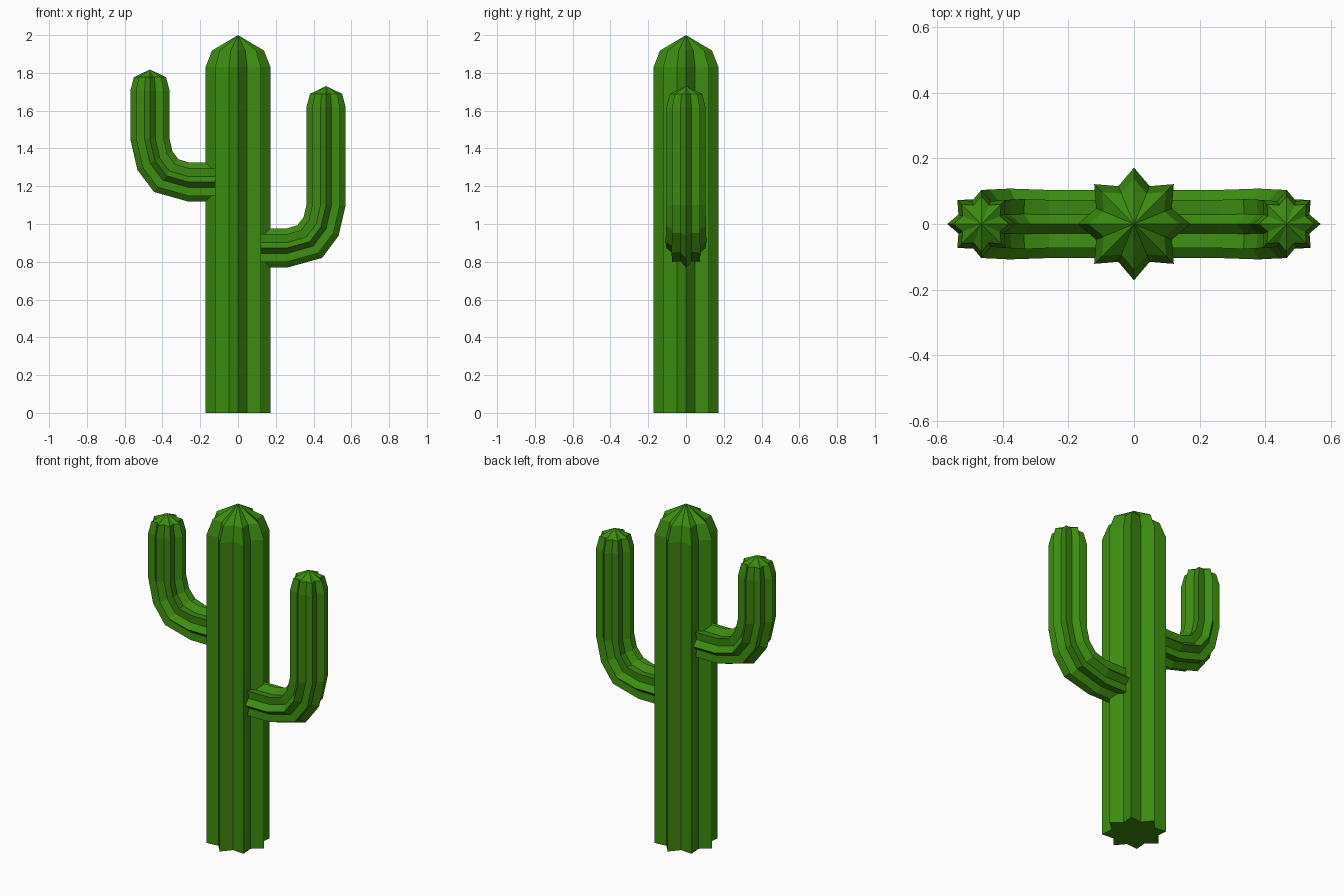
import bpy, bmesh, math
from mathutils import Vector

if "Cube" in bpy.data.objects:
    bpy.data.objects.remove(bpy.data.objects["Cube"])

green = bpy.data.materials.new("cactus green")
green.diffuse_color = (0.045, 0.26, 0.005, 1)
green.use_nodes = True
green.node_tree.nodes["Principled BSDF"].inputs["Base Color"].default_value = green.diffuse_color

RIBS = 8
INNER = 0.727  # valley radius relative to rib radius


def star_tube(name, stations, tip):
    """Loft a ribbed star section along stations (x, z, tilt degrees, radius), ending in a point.
    Tilt 0 runs along +x, 90 along +z."""
    bm = bmesh.new()
    rings = []
    for x, z, tilt, r in stations:
        t = math.radians(tilt)
        side = Vector((math.sin(t), 0, -math.cos(t)))  # across the path, in the xz plane
        ring = []
        for i in range(RIBS * 2):
            a = math.pi * i / RIBS
            rad = r if i % 2 == 0 else r * INNER
            p = Vector((x, 0, z)) + side * rad * math.cos(a) + Vector((0, rad * math.sin(a), 0))
            ring.append(bm.verts.new(p))
        rings.append(ring)
    n = RIBS * 2
    for lo, hi in zip(rings, rings[1:]):
        for i in range(n):
            j = (i + 1) % n
            bm.faces.new((lo[i], lo[j], hi[j], hi[i]))
    top = bm.verts.new((tip[0], 0, tip[1]))
    for i in range(n):
        bm.faces.new((rings[-1][i], rings[-1][(i + 1) % n], top))
    bm.faces.new(rings[0][::-1])
    bmesh.ops.recalc_face_normals(bm, faces=bm.faces[:])
    me = bpy.data.meshes.new(name)
    bm.to_mesh(me)
    bm.free()
    me.materials.append(green)
    ob = bpy.data.objects.new(name, me)
    bpy.context.collection.objects.link(ob)


def arm(name, s, z, top):
    """Arm leaving the trunk at height z on side s (+1 / -1), bending up to height top."""
    R = 0.104
    path = [(0.08, z, 0, R), (0.26, z, 0, R), (0.38, z + 0.034, 37, R * 1.04),
            (0.44, z + 0.114, 62, R * 1.01), (0.466, z + 0.227, 90, R),
            (0.466, top - 0.113, 90, R), (0.466, top - 0.041, 90, R * 0.82)]
    path = [(s * x, h, t if s > 0 else 180 - t, r) for x, h, t, r in path]
    star_tube(name, path, (s * 0.466, top))


# Trunk with pointed cap
star_tube("trunk", [(0, 0, 90, 0.172), (0, 1.83, 90, 0.172), (0, 1.918, 90, 0.138)], (0, 2.0))

# Two raised arms
arm("right_arm", 1, 0.873, 1.73)
arm("left_arm", -1, 1.222, 1.818)
